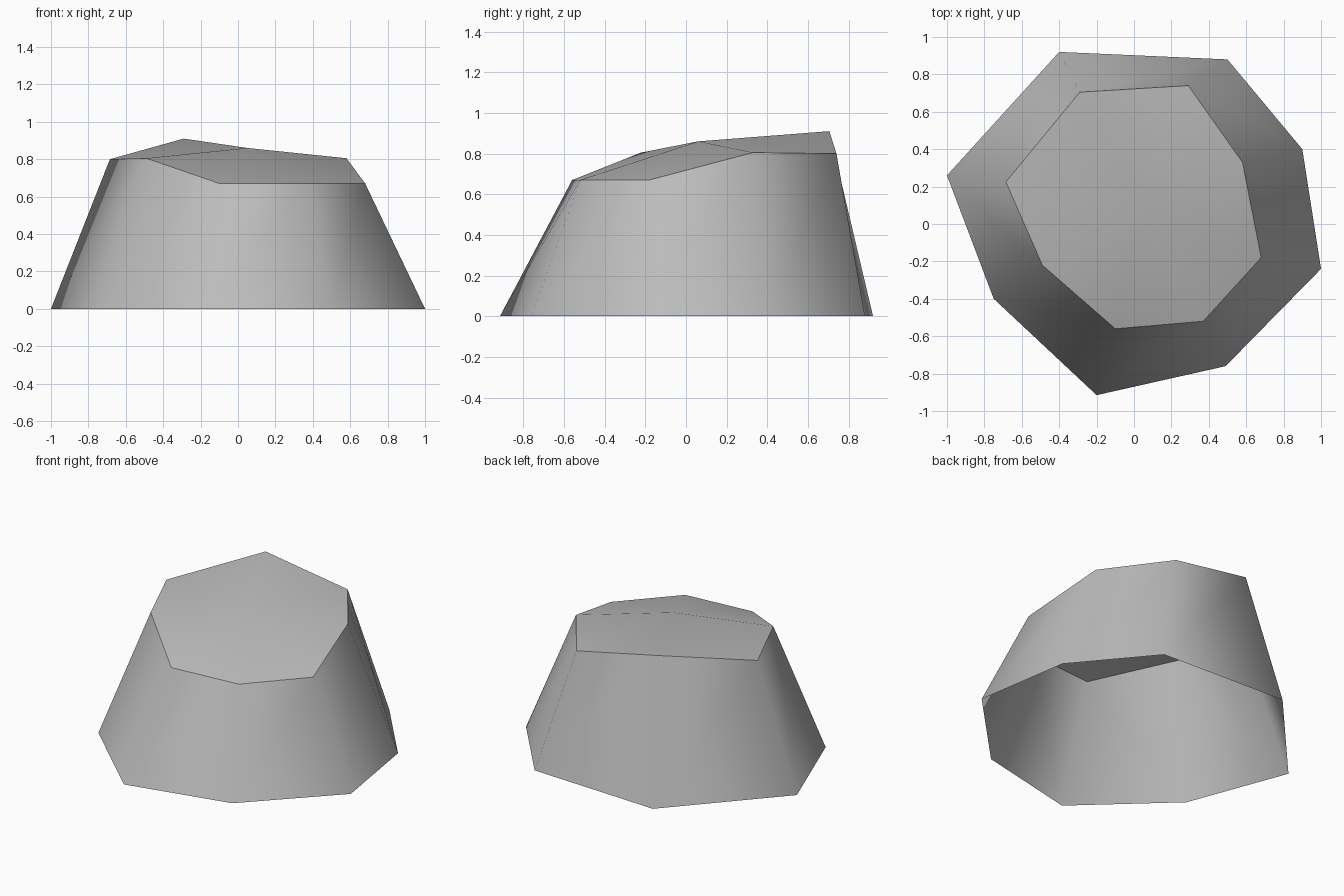
import bpy
import bmesh
from mathutils import Vector

cube = bpy.data.objects.get("Cube")
if cube:
    bpy.data.objects.remove(cube, do_unlink=True)

# Stone colour
stone = bpy.data.materials.new("grey stone")
stone.use_nodes = True
grey = (0.5, 0.5, 0.5, 1)
stone.diffuse_color = grey
stone.node_tree.nodes["Principled BSDF"].inputs["Base Color"].default_value = grey

# Ground outline and uneven upper rim, both counter-clockwise
ground = [(1, -0.24), (0.9, 0.4), (0.5, 0.88), (-0.4, 0.92),
          (-1, 0.26), (-0.75, -0.4), (-0.2, -0.915), (0.49, -0.76)]
rim = [(0.68, -0.18, 0.67), (0.58, 0.33, 0.805), (0.29, 0.74, 0.8), (-0.29, 0.705, 0.91),
       (-0.685, 0.225, 0.8), (-0.49, -0.22, 0.805), (-0.1, -0.56, 0.67), (0.37, -0.52, 0.67)]

bm = bmesh.new()
low = [bm.verts.new((x, y, 0)) for x, y in ground]
high = [bm.verts.new(p) for p in rim]
peak = bm.verts.new(Vector((0.05, 0.06, 0.86)))

# Open-bottomed sloping wall and a fan of faces for the top
for i in range(len(low)):
    j = (i + 1) % len(low)
    bm.faces.new((low[i], low[j], high[j], high[i]))
    bm.faces.new((high[i], high[j], peak))
for face in bm.faces:
    face.smooth = True

# Crisp rim between wall and top
for i, vert in enumerate(high):
    bm.edges.get((vert, high[i - 1])).smooth = False

mesh = bpy.data.meshes.new("rock")
bm.to_mesh(mesh)
bm.free()
mesh.materials.append(stone)
rock = bpy.data.objects.new("rock", mesh)
bpy.context.collection.objects.link(rock)
